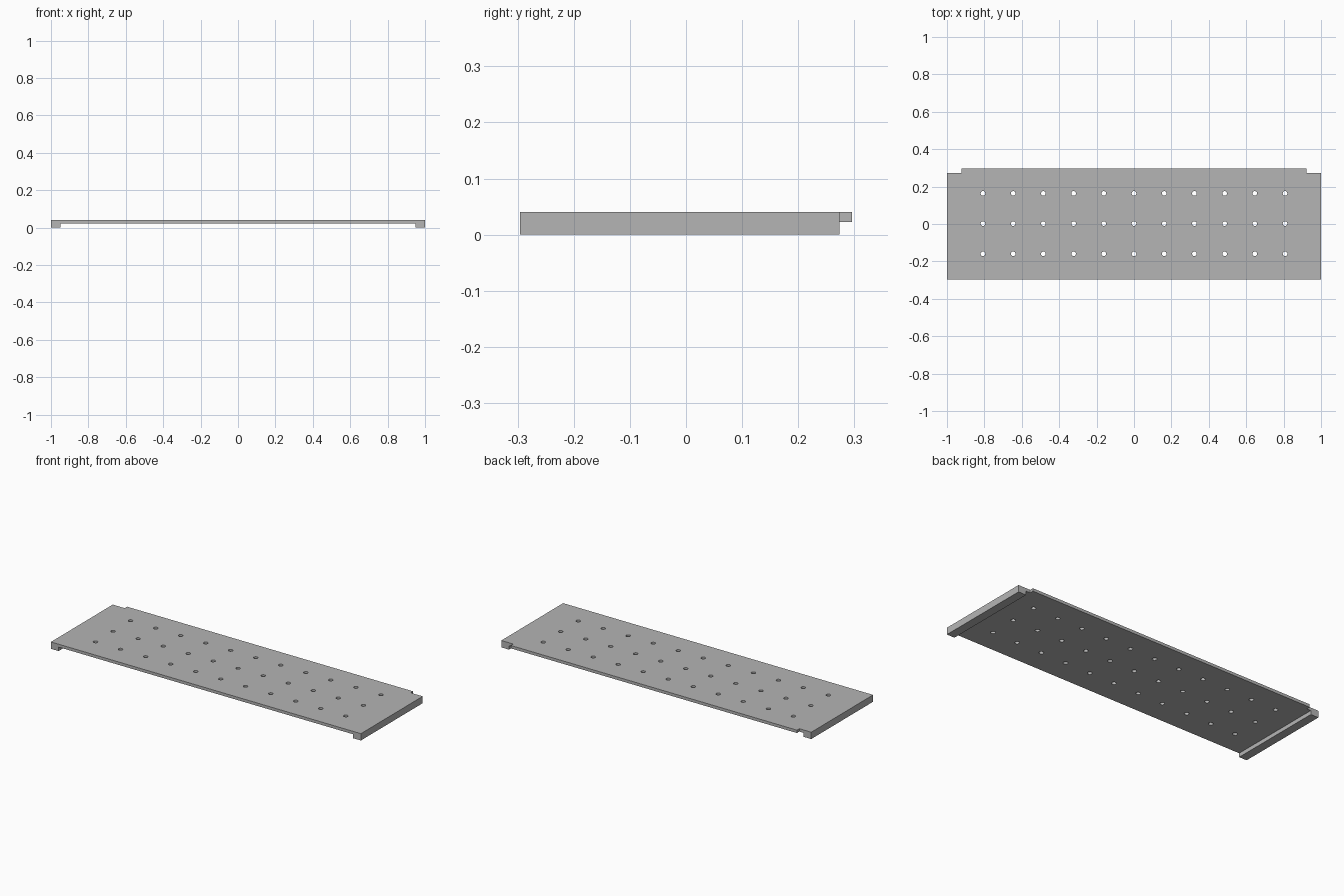
import bpy
import bmesh
from mathutils import Matrix, Vector

cube = bpy.data.objects.get("Cube")
if cube:
    bpy.data.objects.remove(cube, do_unlink=True)

HALF_X, HALF_Y = 1.0, 0.296      # overall half sizes
TOP, UNDER = 0.04, 0.023         # deck top and underside
RAIL_X = 0.95                    # inner face of the end rails
NOTCH_X, NOTCH_Y = 0.923, 0.274  # rear corner notches
PITCH, HOLE_R = 0.1615, 0.0125   # hole grid

grey = bpy.data.materials.new("light grey")
grey.use_nodes = True
COLOUR = (0.46, 0.46, 0.46, 1)
grey.diffuse_color = COLOUR
grey.node_tree.nodes["Principled BSDF"].inputs["Base Color"].default_value = COLOUR


def make_object(name, bm):
    bmesh.ops.recalc_face_normals(bm, faces=bm.faces)
    mesh = bpy.data.meshes.new(name)
    bm.to_mesh(mesh)
    bm.free()
    mesh.materials.append(grey)
    obj = bpy.data.objects.new(name, mesh)
    bpy.context.collection.objects.link(obj)
    return obj


# Shelf panel: channel profile with a rail at each end, extruded front to back
half = [(RAIL_X, UNDER), (RAIL_X, 0), (HALF_X, 0), (HALF_X, TOP)]
profile = half + [(-x, z) for x, z in reversed(half)]
bm = bmesh.new()
face = bm.faces.new([bm.verts.new((x, -HALF_Y, z)) for x, z in profile])
ext = bmesh.ops.extrude_face_region(bm, geom=[face])
bmesh.ops.translate(bm, vec=Vector((0, 2 * HALF_Y, 0)),
                    verts=[g for g in ext["geom"] if isinstance(g, bmesh.types.BMVert)])
panel = make_object("shelf_panel", bm)

# Cutter: grid of drain holes and the two rear corner notches
bm = bmesh.new()
for col in range(-5, 6):
    for row in (-1, 0, 1):
        bmesh.ops.create_cone(bm, cap_ends=True, segments=16, radius1=HOLE_R,
                              radius2=HOLE_R, depth=0.2,
                              matrix=Matrix.Translation((col * PITCH, row * PITCH + 0.002, 0)))
for side in (-1, 1):
    centre = Vector((side * (NOTCH_X + 0.1), NOTCH_Y + 0.1, 0))
    bmesh.ops.create_cube(bm, size=0.2, matrix=Matrix.Translation(centre))
cutter = make_object("hole_and_notch_cutter", bm)
cutter.hide_render = True

# Cut the panel, then discard the cutter
cut = panel.modifiers.new("cut", "BOOLEAN")
cut.operation = "DIFFERENCE"
cut.solver = "EXACT"
cut.object = cutter
bpy.context.view_layer.objects.active = panel
panel.select_set(True)
bpy.ops.object.modifier_apply(modifier=cut.name)
bpy.data.objects.remove(cutter, do_unlink=True)

# Smooth hole walls, sharp edges elsewhere
bpy.ops.object.shade_smooth_by_angle()
